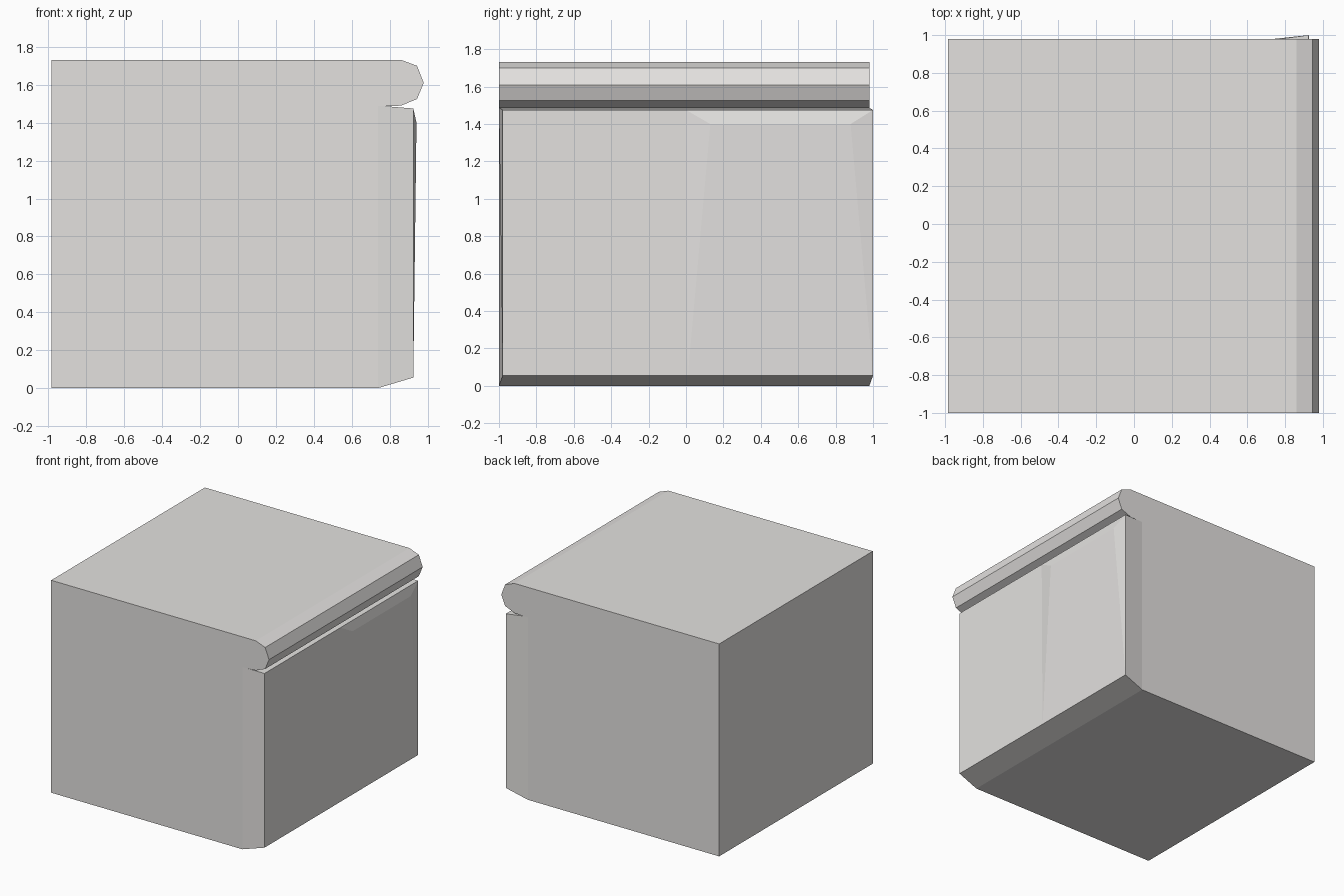
import bpy, bmesh

if "Cube" in bpy.data.objects:
    bpy.data.objects.remove(bpy.data.objects["Cube"])

mat = bpy.data.materials.new("pale_warm_grey")
mat.diffuse_color = (0.77, 0.755, 0.74, 1)
mat.use_nodes = True
mat.node_tree.nodes["Principled BSDF"].inputs["Base Color"].default_value = mat.diffuse_color

# Side profile (x, z, y shift): block, skewed front panel, groove, rounded lip
profile = [
    (-0.985, 0.0, 0), (0.74, 0.0, 0),                      # base
    (0.925, 0.055, 0.02), (0.925, 1.475, 0.02),            # panel
    (0.78, 1.487, 0),                                      # groove
    (0.86, 1.49, 0), (0.945, 1.525, 0), (0.98, 1.61, 0),   # lip
    (0.945, 1.70, 0), (0.86, 1.732, 0), (-0.985, 1.732, 0),
]
crease = (0.74, 1.487)   # upper end of the crease on both end faces

bm = bmesh.new()


def end_loop(y):
    loop = [bm.verts.new((x, y + s, z)) for x, z, s in profile]
    c = bm.verts.new((crease[0], y, crease[1]))
    bm.faces.new(loop[:2] + [c] + loop[4:])       # main end face
    bm.faces.new([loop[1], loop[2], loop[3], loop[4], c])  # panel return
    return loop


near = end_loop(-1.0)
far = end_loop(0.98)

# Shallow raised area on the panel
low = bm.verts.new((0.925, 0.01, 0.055))
top = bm.verts.new((0.925, 0.0, 1.475))
p = bm.verts.new((0.942, 0.13, 1.40))
q = bm.verts.new((0.942, 0.88, 1.40))
for f in ([near[2], low, top, near[3]], [low, p, top],
          [low, far[2], q, p], [p, q, far[3], top], [far[2], far[3], q]):
    bm.faces.new(f)

# Long faces joining the two ends
n = len(profile)
for i in range(n):
    j = (i + 1) % n
    if i == 1:
        bm.faces.new([near[1], far[1], far[2], low, near[2]])
    elif i == 3:
        bm.faces.new([near[3], top, far[3], far[4], near[4]])
    elif i != 2:
        bm.faces.new([near[i], far[i], far[j], near[j]])

bmesh.ops.recalc_face_normals(bm, faces=bm.faces)
me = bpy.data.meshes.new("lipped_block")
bm.to_mesh(me)
bm.free()
me.materials.append(mat)
ob = bpy.data.objects.new("lipped_block", me)
bpy.context.collection.objects.link(ob)
